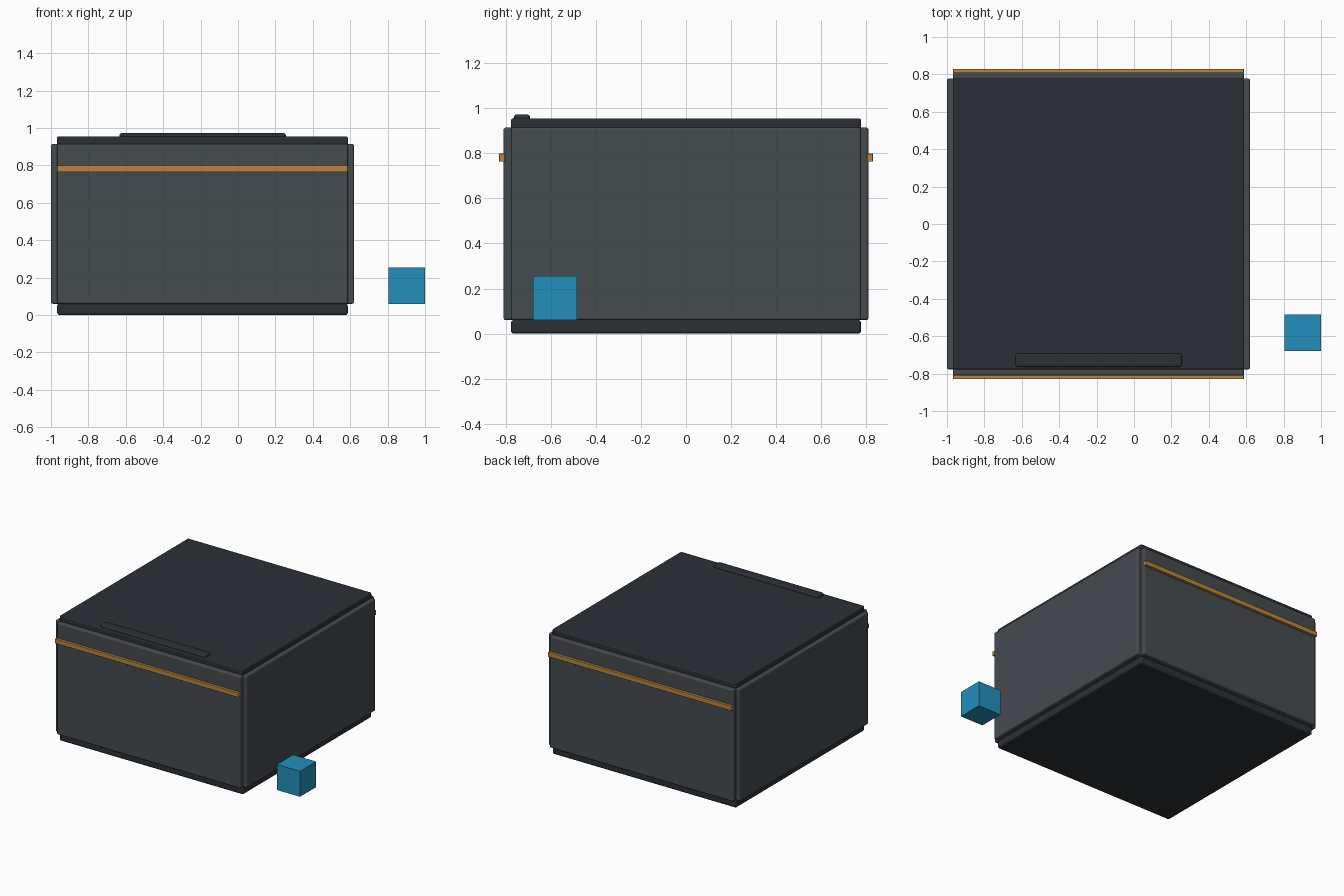
import bpy, bmesh
from mathutils import Vector

if "Cube" in bpy.data.objects:
    bpy.data.objects.remove(bpy.data.objects["Cube"])


def material(name, rgb):
    m = bpy.data.materials.new(name)
    m.diffuse_color = (*rgb, 1)
    m.use_nodes = True
    m.node_tree.nodes["Principled BSDF"].inputs["Base Color"].default_value = m.diffuse_color
    return m


WALL = material("wall_grey", (0.06, 0.07, 0.078))
SLAB = material("slab_dark", (0.024, 0.029, 0.035))
GOLD = material("trim_gold", (0.48, 0.24, 0.05))
BLUE = material("marker_blue", (0.016, 0.28, 0.50))


def box(name, lo, hi, mat, bevel=0.0):
    lo, hi = Vector(lo), Vector(hi)
    bm = bmesh.new()
    bmesh.ops.create_cube(bm, size=1)
    for v in bm.verts:
        v.co *= hi - lo
    mesh = bpy.data.meshes.new(name)
    bm.to_mesh(mesh)
    bm.free()
    ob = bpy.data.objects.new(name, mesh)
    ob.location = (lo + hi) / 2
    bpy.context.collection.objects.link(ob)
    mesh.materials.append(mat)
    if bevel:
        mod = ob.modifiers.new("bevel", "BEVEL")
        mod.width = bevel
        mod.segments = 3
    return ob


CX = -0.19      # room centre in x
H = 0.777       # half of the room span
T = 0.033       # half wall thickness
Z0, Z1 = 0.06, 0.915

# Floor and ceiling slabs
box("floor", (CX - H, -H, 0.0), (CX + H, H, Z0), SLAB, 0.012)
box("ceiling", (CX - H, -H, 0.895), (CX + H, H, 0.955), SLAB, 0.008)

# Four walls with gold trim on the front and back
for side, s in (("left", -1), ("right", 1)):
    x = CX + s * H
    box(side + "_wall", (x - T, -H, Z0), (x + T, H, Z1), WALL, 0.01)
for side, s in (("front", -1), ("back", 1)):
    y = s * H
    box(side + "_wall", (CX - H, y - T, Z0), (CX + H, y + T, Z1), WALL, 0.01)
    y = s * 0.817
    box(side + "_trim", (CX - H, y - 0.013, 0.764), (CX + H, y + 0.013, 0.799), GOLD, 0.002)

# Raised bar on the roof
box("roof_bar", (-0.634, -0.765, 0.935), (0.256, -0.692, 0.973), SLAB, 0.014)

# Scale cube beside the room
box("scale_cube", (0.805, -0.68, 0.06), (1.0, -0.485, 0.255), BLUE)
